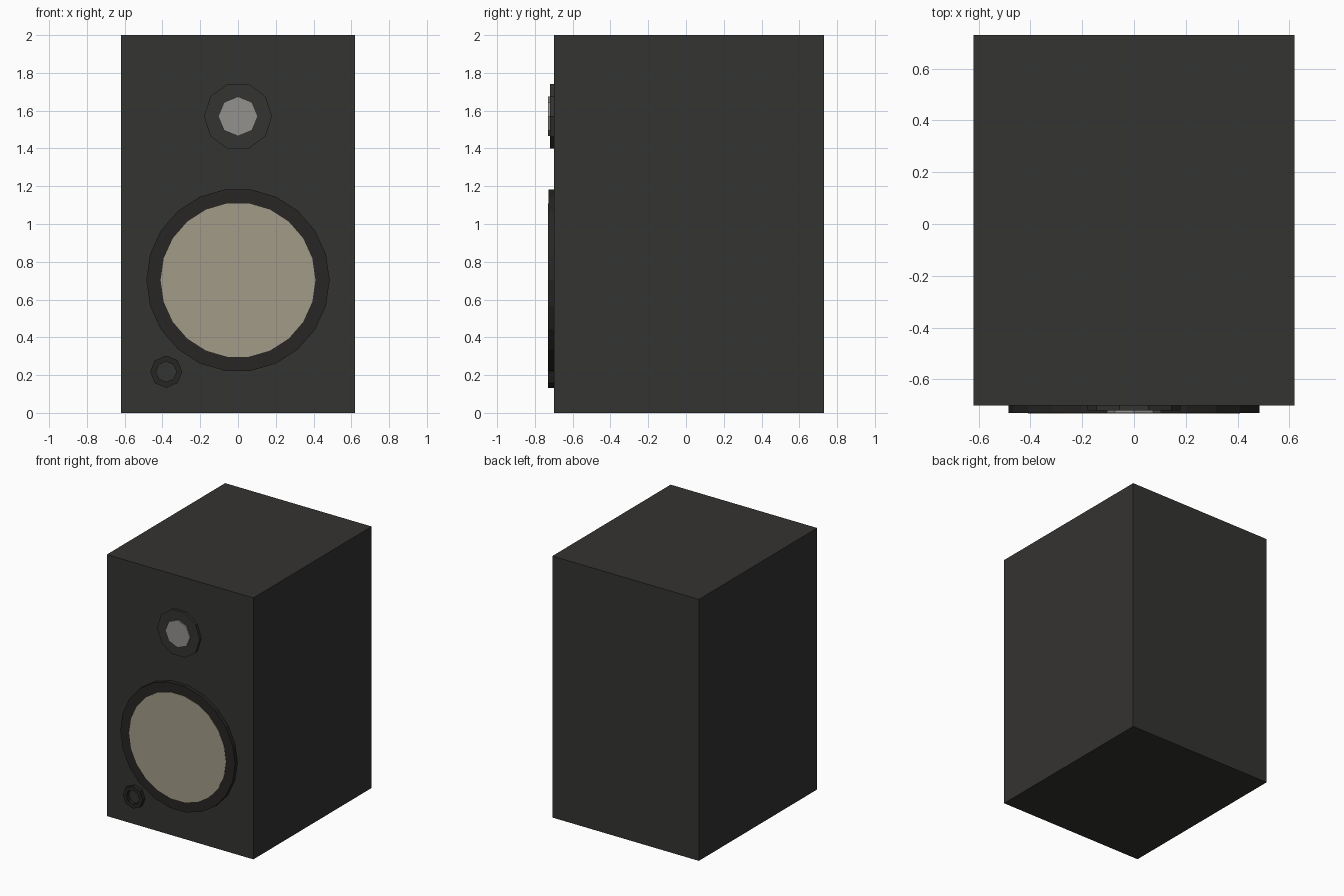
import bpy, bmesh, math

if "Cube" in bpy.data.objects:
    bpy.data.objects.remove(bpy.data.objects["Cube"])


def material(name, rgb):
    m = bpy.data.materials.new(name)
    m.diffuse_color = (*rgb, 1)
    m.use_nodes = True
    m.node_tree.nodes["Principled BSDF"].inputs["Base Color"].default_value = m.diffuse_color
    return m


BLACK = material("cabinet_black", (0.034, 0.033, 0.031))
RUBBER = material("rubber_black", (0.020, 0.019, 0.018))
TAN = material("cone_tan", (0.36, 0.33, 0.245))
SILVER = material("dome_silver", (0.29, 0.285, 0.27))
BAFFLE = -0.70   # y of the cabinet's front face


def finish(name, bm, mat):
    bmesh.ops.recalc_face_normals(bm, faces=bm.faces)
    me = bpy.data.meshes.new(name)
    bm.to_mesh(me)
    bm.free()
    me.materials.append(mat)
    ob = bpy.data.objects.new(name, me)
    bpy.context.collection.objects.link(ob)
    return ob


def disc(name, x, z, r, sides, front, mat, hole=0):
    """Flat-sided disc or ring standing on the baffle, facing -y."""
    bm = bmesh.new()

    def loop(radius, y):
        return [bm.verts.new((x + radius * math.cos(a), y, z + radius * math.sin(a)))
                for a in (2 * math.pi * i / sides for i in range(sides))]

    back = BAFFLE + 0.005
    loops = [loop(r, back), loop(r, front)]
    if hole:
        loops += [loop(hole, front), loop(hole, back)]
        loops.append(loops[0])
    else:
        bm.faces.new(loops[0])
        bm.faces.new(loops[1])
    for a, b in zip(loops, loops[1:]):
        for i in range(sides):
            j = (i + 1) % sides
            bm.faces.new((a[i], a[j], b[j], b[i]))
    return finish(name, bm, mat)


# Cabinet
bm = bmesh.new()
bmesh.ops.create_cube(bm, size=1)
for v in bm.verts:
    v.co.x *= 1.24
    v.co.y = BAFFLE if v.co.y < 0 else 0.73
    v.co.z = 0 if v.co.z < 0 else 2
finish("cabinet", bm, BLACK)

# Tweeter
disc("tweeter_plate", 0, 1.57, 0.18, 10, -0.72, BLACK)
disc("tweeter_dome", 0, 1.57, 0.105, 8, -0.73, SILVER)

# Woofer
disc("woofer_surround", 0, 0.703, 0.485, 22, -0.729, RUBBER, hole=0.40)
disc("woofer_cone", 0, 0.703, 0.41, 22, -0.731, TAN)

# Bass port
disc("bass_port", -0.38, 0.218, 0.085, 8, -0.73, RUBBER, hole=0.054)
